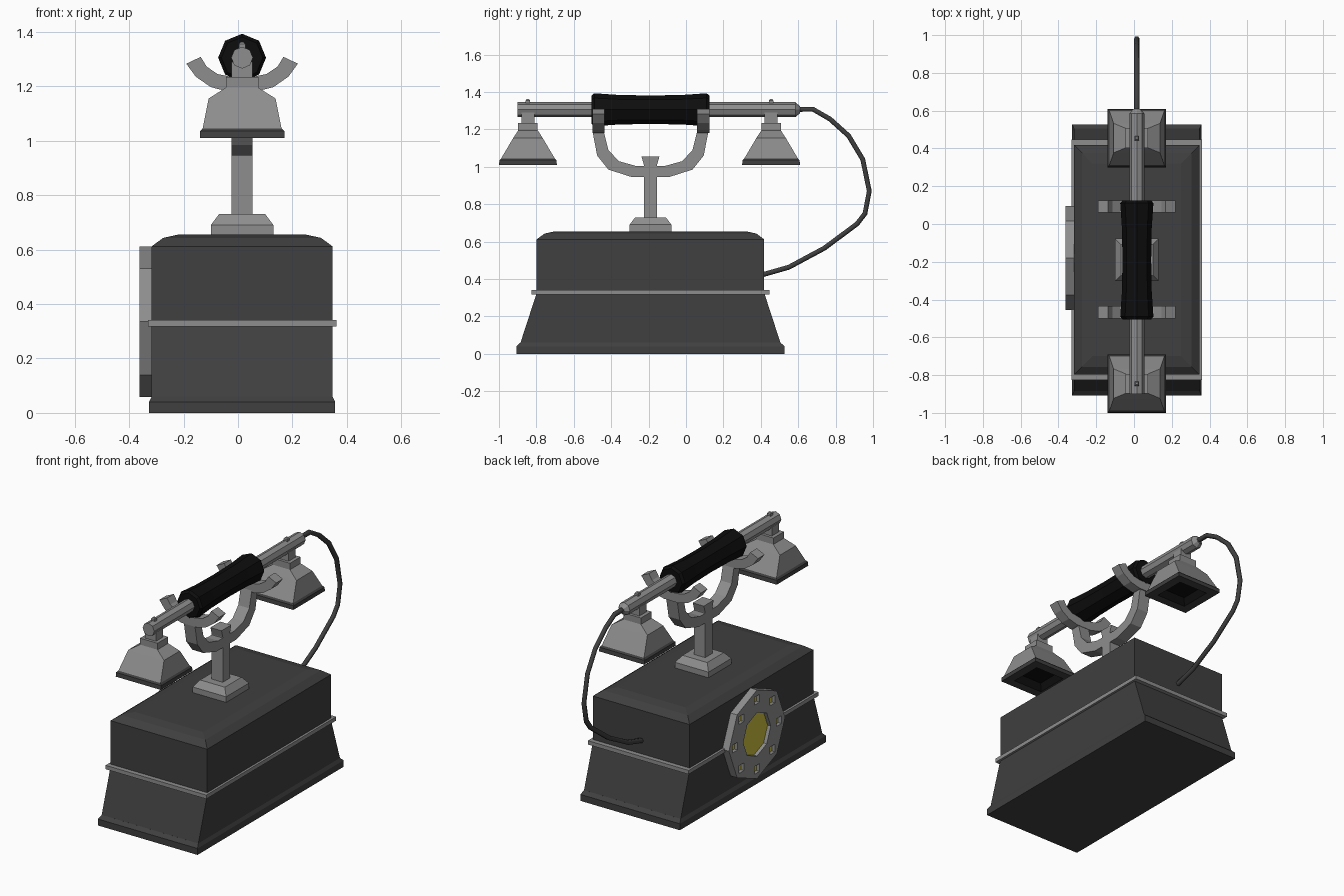
import bpy, bmesh
from math import cos, sin, pi
from mathutils import Vector

cube = bpy.data.objects.get("Cube")
if cube:
    bpy.data.objects.remove(cube, do_unlink=True)

CX, CY = 0.015, -0.19          # centre of the body and stand
TUBE_Z = 1.305                 # handset axis


def material(name, rgb):
    m = bpy.data.materials.new(name)
    m.use_nodes = True
    m.diffuse_color = (*rgb, 1)
    bsdf = m.node_tree.nodes["Principled BSDF"]
    bsdf.inputs["Base Color"].default_value = (*rgb, 1)
    bsdf.inputs["Roughness"].default_value = 0.6
    return m


GREY = material("metal grey", (0.27, 0.27, 0.27))
DARK = material("dark body", (0.05, 0.05, 0.05))
BLACK = material("grip black", (0.004, 0.004, 0.004))
YELLOW = material("dial yellow", (0.6, 0.52, 0.05))


def loft(name, rings, mats, caps=True, rule=None, closed=False):
    """Skin a list of equal-length point rings."""
    bm = bmesh.new()
    vs = [[bm.verts.new(p) for p in ring] for ring in rings]
    n = len(rings[0])
    pairs = list(zip(vs, vs[1:])) + ([(vs[-1], vs[0])] if closed else [])
    for a, b in pairs:
        for i in range(n):
            j = (i + 1) % n
            bm.faces.new((a[i], a[j], b[j], b[i]))
    if caps and not closed:
        bm.faces.new(vs[0])
        bm.faces.new(vs[-1])
    bmesh.ops.recalc_face_normals(bm, faces=bm.faces)
    if rule:
        for f in bm.faces:
            f.material_index = rule(f)
    me = bpy.data.meshes.new(name)
    bm.to_mesh(me)
    bm.free()
    for m in mats:
        me.materials.append(m)
    ob = bpy.data.objects.new(name, me)
    bpy.context.collection.objects.link(ob)
    return ob


def stack(name, cy, levels, mats, rule=None):
    """Rectangular rings given as (z, half x, half y)."""
    rings = [[(CX + sx * hx, cy + sy * hy, z)
              for sx, sy in ((-1, -1), (1, -1), (1, 1), (-1, 1))]
             for z, hx, hy in levels]
    return loft(name, rings, mats, rule=rule)


def lathe_y(name, stations, mat, sides=8):
    """Round part along y given as (y, radius)."""
    rings = [[(CX + r * sin(2 * pi * i / sides), y, TUBE_Z + r * cos(2 * pi * i / sides))
              for i in range(sides)] for y, r in stations]
    return loft(name, rings, [mat])


def prism_x(x0, x1, cy, cz, r, sides, turn=0):
    """Two rings of a polygonal prism lying along x."""
    return [[(x, cy + r * sin(turn + 2 * pi * i / sides),
              cz + r * cos(turn + 2 * pi * i / sides)) for i in range(sides)]
            for x in (x0, x1)]


def mirrored(half):
    return half + [(-a, z) for a, z in reversed(half)]


# Body: plinth, tapered lower case, trim band, upper case with chamfered lid
stack("plinth", CY, [(0, .342, .717), (.04, .342, .717), (.06, .332, .695)], [DARK])
stack("lower_case", CY, [(.05, .332, .698), (.32, .332, .61)], [DARK])
stack("trim_band", CY, [(.318, .346, .637), (.342, .346, .637)], [GREY])
stack("upper_case", CY, [(.33, .332, .608), (.612, .332, .608),
                         (.643, .29, .566), (.655, .235, .51)], [DARK])

# Stand
stack("stand_foot", CY, [(.65, .115, .112), (.69, .115, .112), (.73, .085, .082)], [GREY])
stack("stand_post", CY, [(.72, .038, .035), (1.01, .038, .035), (1.055, .038, .048)], [GREY])

# Yoke: mirrored outer and inner outlines swept across x
outer = mirrored([(-.308, 1.25), (-.308, 1.18), (-.285, 1.06), (-.225, .985), (-.10, .945)])
inner = mirrored([(-.25, 1.25), (-.25, 1.19), (-.225, 1.09), (-.17, 1.03), (-.08, 1.005)])
loft("yoke", [[(CX - .038, CY + a, z), (CX + .038, CY + a, z),
               (CX + .038, CY + b, w), (CX - .038, CY + b, w)]
              for (a, z), (b, w) in zip(outer, inner)], [GREY])

# Cradle arms under each end of the grip
outer = mirrored([(-.205, 1.283), (-.17, 1.235), (-.115, 1.197), (-.05, 1.18)])
inner = mirrored([(-.152, 1.308), (-.13, 1.272), (-.09, 1.245), (-.04, 1.235)])
for name, y0 in (("front_cradle", -.50), ("back_cradle", .06)):
    loft(name, [[(CX + a, y0, z), (CX + a, y0 + .065, z),
                 (CX + b, y0 + .065, w), (CX + b, y0, w)]
                for (a, z), (b, w) in zip(outer, inner)], [GREY])

# Handset tube and grip
lathe_y("handset_tube", [(-.90, .04), (.585, .04), (.61, .018)], GREY)
lathe_y("handset_grip", [(-.505, .076), (-.49, .088), (-.36, .079), (-.19, .076),
                         (-.02, .079), (.11, .088), (.125, .076)], BLACK)

# Ear and mouth cups: square bells with dark rim and hollow underside
for name, cy in (("mouth", -.845), ("ear", .455)):
    stack(name + "_cup", cy, [
        (1.06, .09, .09), (1.01, .10, .10), (1.01, .155, .155), (1.035, .155, .152),
        (1.045, .145, .143), (1.155, .123, .078), (1.195, .06, .052), (1.235, .06, .052),
        (1.235, .038, .035), (1.29, .038, .035)], [GREY, DARK, BLACK],
        rule=lambda f: (2 if f.calc_center_median().z > 1.03 and max(abs(v.co.x - CX) for v in f.verts) < .105
                        and f.calc_center_median().z < 1.07
                        else 1 if f.calc_center_median().z < 1.042 else 0))
    stack(name + "_screw", cy, [(1.335, .012, .012), (1.355, .012, .012), (1.362, .006, .006)], [GREY])

# Cord
path = [(.60, 1.307), (.68, 1.307), (.77, 1.255), (.87, 1.165), (.945, 1.04), (.98, .87),
        (.957, .75), (.915, .695), (.74, .565), (.55, .463), (.40, .42)]
curve = bpy.data.curves.new("cord", "CURVE")
curve.dimensions = "3D"
curve.bevel_depth = .015
curve.bevel_resolution = 1
curve.use_fill_caps = True
spline = curve.splines.new("POLY")
spline.points.add(len(path) - 1)
for p, (y, z) in zip(spline.points, path):
    p.co = (CX, y, z, 1)
curve.materials.append(DARK)
bpy.context.collection.objects.link(bpy.data.objects.new("cord", curve))

# Dial: octagonal plate with a centre opening and eight finger holes over a yellow disc
DY, DZ = -.18, .335
plate = loft("dial_plate", prism_x(-.362, -.31, DY, DZ, .276, 8), [GREY])
cutters = [loft("dial_cutter", prism_x(-.4, -.34, DY, DZ, .135, 8), [GREY])]
for i in range(8):
    a = i * pi / 4
    cutters.append(loft("dial_cutter", prism_x(-.4, -.34, DY + .215 * sin(a), DZ + .215 * cos(a),
                                               .034, 4, pi / 4), [GREY]))
for c in cutters:
    mod = plate.modifiers.new("hole", "BOOLEAN")
    mod.operation = "DIFFERENCE"
    mod.solver = "EXACT"
    mod.object = c
bpy.context.view_layer.update()
cut = bpy.data.meshes.new_from_object(plate.evaluated_get(bpy.context.evaluated_depsgraph_get()))
plate.modifiers.clear()
plate.data = cut
for c in cutters:
    bpy.data.objects.remove(c, do_unlink=True)

# Yellow shows on the floors of the openings
cut.materials.clear()
cut.materials.append(GREY)
cut.materials.append(YELLOW)
for f in cut.polygons:
    f.material_index = int(abs(f.center.x + .34) < .003 and abs(f.normal.x) > .9)
